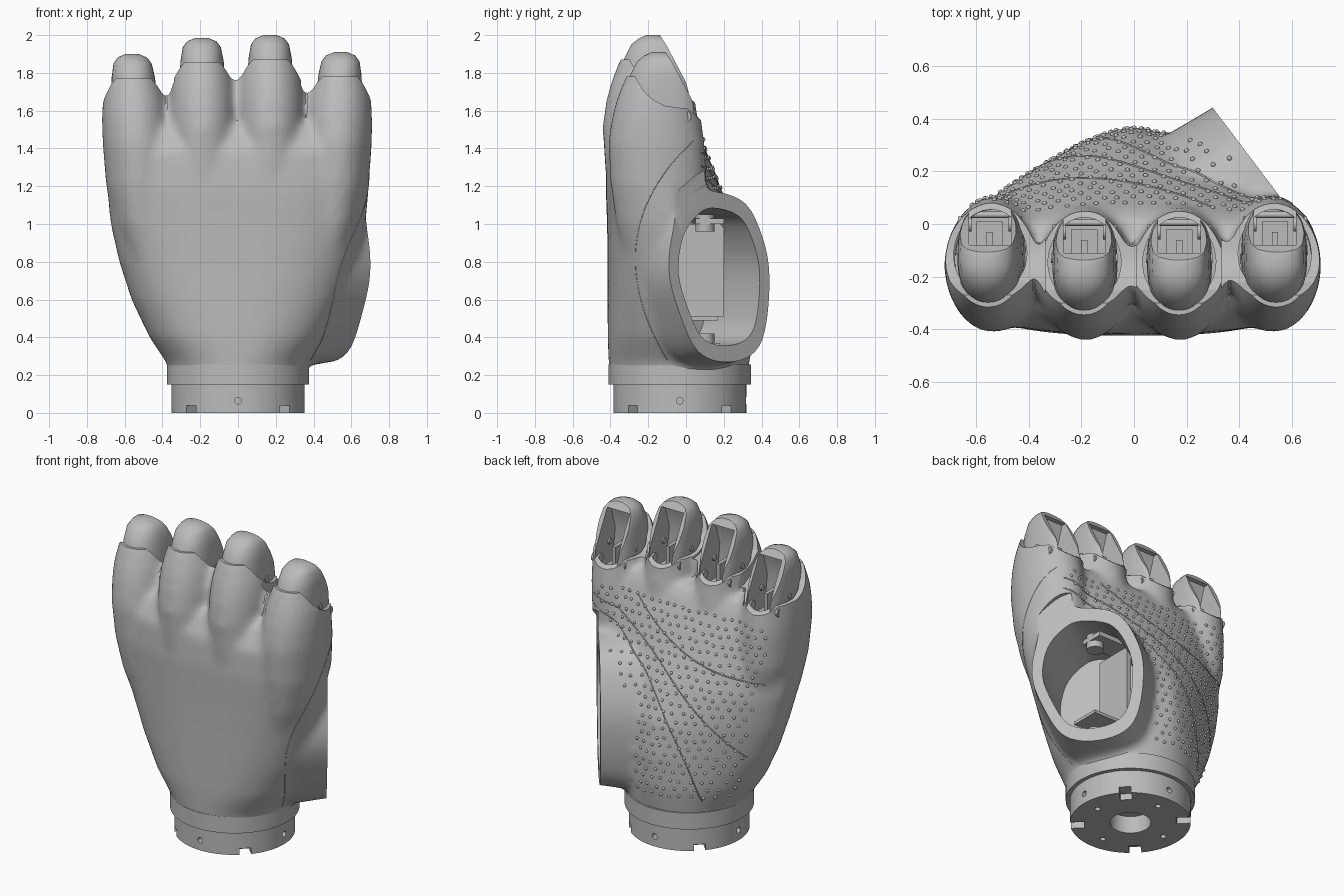
import bpy, bmesh, math, random
from mathutils import Vector
from mathutils.bvhtree import BVHTree

random.seed(4)
if "Cube" in bpy.data.objects:
    bpy.data.objects.remove(bpy.data.objects["Cube"], do_unlink=True)

GREY = bpy.data.materials.new("matte grey")
GREY.use_nodes = True
GREY.diffuse_color = (0.5, 0.5, 0.5, 1)
GREY.node_tree.nodes["Principled BSDF"].inputs["Base Color"].default_value = (0.5, 0.5, 0.5, 1)


# ---- helpers ----
def add_loft(bm, rings):
    """Skin closed rings of equal length and cap both ends."""
    loops = [[bm.verts.new(p) for p in r] for r in rings]
    n = len(loops[0])
    faces = [bm.faces.new(loops[0][::-1]), bm.faces.new(loops[-1])]
    for a, b in zip(loops, loops[1:]):
        for i in range(n):
            j = (i + 1) % n
            faces.append(bm.faces.new((a[i], a[j], b[j], b[i])))
    bmesh.ops.recalc_face_normals(bm, faces=faces)


def make(name, *lofts):
    bm = bmesh.new()
    for rings in lofts:
        add_loft(bm, rings)
    me = bpy.data.meshes.new(name)
    bm.to_mesh(me)
    bm.free()
    me.materials.append(GREY)
    ob = bpy.data.objects.new(name, me)
    bpy.context.collection.objects.link(ob)
    return ob


def smooth(ob, angle=35):
    ob.data.shade_smooth()
    ob.data.set_sharp_from_angle(angle=math.radians(angle))


def bake(ob):
    dg = bpy.context.evaluated_depsgraph_get()
    me = bpy.data.meshes.new_from_object(ob.evaluated_get(dg))
    ob.modifiers.clear()
    ob.data = me
    me.materials.clear()
    me.materials.append(GREY)


def cut(ob, lofts):
    tools = [make("cutter", r) for r in lofts]
    for t in tools:
        t.hide_render = True
        m = ob.modifiers.new("cut", "BOOLEAN")
        m.operation, m.solver, m.object = "DIFFERENCE", "EXACT", t
    bake(ob)
    for t in tools:
        bpy.data.objects.remove(t, do_unlink=True)


def oval(z, rx, front, back, cx=0, front_power=2, back_power=2, n=48):
    """Rounded ring at height z between two y limits."""
    cy, ry, ring = (front + back) / 2, (back - front) / 2, []
    for i in range(n):
        c, s = math.cos(i * math.tau / n), math.sin(i * math.tau / n)
        p = front_power if s < 0 else back_power
        ring.append((cx + rx * math.copysign(abs(c) ** (2 / p), c),
                     cy + ry * math.copysign(abs(s) ** (2 / p), s), z))
    return ring


def rod(a, b, r, n=24):
    a, b = Vector(a), Vector(b)
    q = (b - a).to_track_quat("Z", "Y")
    ring = [q @ Vector((r * math.cos(i * math.tau / n), r * math.sin(i * math.tau / n), 0))
            for i in range(n)]
    return [[a + v for v in ring], [b + v for v in ring]]


def slab(profile, x0, x1):
    """Extrude a (y, z) profile along x."""
    return [[(x, y, z) for y, z in profile] for x in (x0, x1)]


def box(x0, x1, y0, y1, z0, z1):
    return slab([(y0, z0), (y1, z0), (y1, z1), (y0, z1)], x0, x1)


# ---- thumb opening, lying in a slanted plane ----
NORMAL = Vector((0.8, 0.6, 0))
RIM = [(0.13, 1.17), (0.3, 1.12), (0.39, 0.97), (0.44, 0.75), (0.42, 0.45), (0.35, 0.31),
       (0.2, 0.27), (0.06, 0.33), (-0.03, 0.52), (-0.09, 0.75), (-0.06, 0.98), (0.03, 1.12)]


def rim_ring(offset, scale, n=48):
    out, m = [], len(RIM)
    for i in range(n):
        k, t = i * m // n, (i * m / n) % 1
        p = [Vector(RIM[(k + d) % m]) for d in (-1, 0, 1, 2)]
        v = (p[1] * 2 + (p[2] - p[0]) * t + (p[0] * 2 - p[1] * 5 + p[2] * 4 - p[3]) * t * t
             + (p[1] * 3 - p[0] - p[2] * 3 + p[3]) * t ** 3) / 2
        mid = Vector((0.175, 0.72))
        v = mid + (v - mid) * scale
        out.append(Vector((0.3 + (0.44 - v.x) * 0.755, v.x, v.y)) + NORMAL * offset)
    return out


# ---- palm body: palm, finger roots and thumb mound fused together ----
# height, half width, front, back, roundness of the palm side
PALM = [(0.17, 0.36, -0.4, 0.32, 2), (0.26, 0.375, -0.41, 0.335, 2), (0.4, 0.47, -0.415, 0.36, 1.7),
        (0.6, 0.565, -0.415, 0.37, 1.45), (0.8, 0.63, -0.415, 0.345, 1.45),
        (1.0, 0.675, -0.418, 0.27, 1.7), (1.2, 0.695, -0.425, 0.18, 2), (1.38, 0.695, -0.415, 0.11, 2.2),
        (1.5, 0.68, -0.35, 0.06, 2.2), (1.56, 0.65, -0.26, 0.02, 2.2)]
# height, inward pull, half width, front, back
ROOT = [(0.6, 0.75, 0.06, -0.25, -0.1), (0.85, 0.86, 0.11, -0.34, 0), (1.1, 0.95, 0.15, -0.4, 0.05),
        (1.3, 0.99, 0.175, -0.43, 0.08), (1.52, 1, 0.182, -0.443, 0.07), (1.65, 1, 0.179, -0.424, 0.05),
        (1.75, 1, 0.17, -0.398, 0.04), (1.86, 1, 0.14, -0.355, 0), (1.96, 1, 0.1, -0.3, -0.05)]
TIP = [(1.4, 1, 0.12, -0.35, 0), (1.65, 1, 0.123, -0.355, 0.04), (1.8, 1, 0.12, -0.345, 0.02),
       (1.88, 1, 0.114, -0.325, 0), (1.95, 1, 0.101, -0.29, -0.04), (1.982, 1, 0.078, -0.25, -0.09),
       (2.0, 1, 0.035, -0.21, -0.14)]
POCKET = [(1.48, 1, 0.147, -0.36, 0.025), (1.7, 1, 0.144, -0.36, 0.025), (1.8, 1, 0.12, -0.32, 0.01),
          (2.1, 1, 0.1, -0.3, 0)]
# name, centre x, y shift, z shift, sideways lean
FINGERS = [("little", -0.528, 0.03, -0.1, -0.055), ("ring", -0.183, 0, -0.015, -0.015),
           ("middle", 0.175, 0, 0, -0.01), ("index", 0.523, 0.03, -0.09, 0.035)]


def finger_loft(table, f, powers=(2, 2)):
    _, cx, dy, dz, lean = f
    return [oval(z + dz, rx, a + dy, b + dy, cx * pull + lean * max(0, z - 1.4), *powers)
            for z, pull, rx, a, b in table]


parts = [[oval(z, rx, a, b, 0, 2 + min(1, z * 0.75) * (z > 0.3), p) for z, rx, a, b, p in PALM]]
parts += [finger_loft(ROOT, f) for f in FINGERS]
parts.append([rim_ring(0.08, 0.98), rim_ring(-0.05, 1.02), rim_ring(-0.2, 1.07), rim_ring(-0.38, 0.92)])
palm = make("palm_body", *parts)
m = palm.modifiers.new("fuse", "REMESH")
m.mode, m.voxel_size = "VOXEL", 0.02
m = palm.modifiers.new("soften", "SMOOTH")
m.factor, m.iterations = 0.5, 16
bake(palm)

tools = [[rim_ring(0, 1.25), rim_ring(0.3, 1.25)], [rim_ring(0.05, 0.81), rim_ring(-0.46, 0.81)]]
for f in FINGERS:
    _, cx, dy, dz, lean = f
    lip = [(-0.6, 1.87), (-0.3, 1.87), (-0.25, 1.79), (-0.2, 1.745), (-0.14, 1.715),
           (-0.02, 1.7), (0.05, 1.64), (0.3, 1.62), (0.3, 2.2), (-0.6, 2.2)]
    tools.append(slab([(y + dy, z + dz) for y, z in lip], cx - 0.19, cx + 0.19))
    tools.append(finger_loft(POCKET, f))
cut(palm, tools)
smooth(palm)

# ---- finger stubs with an open socket at the back ----
for f in FINGERS:
    name, cx, dy, dz, lean = f
    stub = make(name + "_finger_stub", finger_loft(TIP, f, (2.2, 3)))
    cx += lean * 0.35
    slope = [(-0.15, 2.02), (-0.1, 1.94), (0, 1.75), (0.035, 1.62), (0.3, 1.62), (0.3, 2.1), (-0.15, 2.1)]
    slot = [(-0.15, 1.5), (-0.19, 1.8), (-0.14, 1.955), (0.4, 1.955), (0.4, 1.5)]
    cut(stub, [slab([(y + dy, z + dz) for y, z in slope], cx - 0.2, cx + 0.2),
               slab([(y + dy, z + dz) for y, z in slot], cx - 0.08, cx + 0.08)])
    smooth(stub)
    y, z = dy, dz
    make(name + "_socket_block", box(cx - 0.05, cx + 0.05, y - 0.16, y - 0.02, z + 1.42, z + 1.62),
         box(cx - 0.012, cx + 0.012, y - 0.17, y - 0.06, z + 1.5, z + 1.74))
    pins = [rod((cx - 0.08, y + 0.005, z + 1.62), (cx + 0.08, y + 0.005, z + 1.62), 0.012)]
    for s in (-1, 1):
        pins.append(rod((cx + s * 0.07, y - 0.13, z + 1.73), (cx + s * 0.126, y - 0.13, z + 1.73), 0.018))
        pins.append(rod((cx + s * 0.07, y - 0.03, z + 1.66), (cx + s * 0.121, y - 0.03, z + 1.66), 0.028))
    smooth(make(name + "_finger_pins", *pins))

# ---- wrist collar and notched base ----
CY = -0.033
smooth(make("wrist_collar", rod((0, CY, 0.15), (0, CY, 0.255), 0.377, 72)))
base = make("wrist_base", rod((0, CY, 0), (0, CY, 0.17), 0.352, 72))
tools = [rod((0, CY, -0.1), (0, CY, 0.11), 0.12)]
for i in range(4):
    a = i * math.pi / 2
    side = Vector((math.sin(a), math.cos(a), 0))
    diag = Vector((math.sin(a + math.pi / 4), math.cos(a + math.pi / 4), 0))
    mid = Vector((0, CY, 0))
    tools.append(rod(mid + side * 0.31 + Vector((0, 0, 0.065)), mid + side * 0.4 + Vector((0, 0, 0.065)), 0.018, 16))
    across = Vector((-diag.y, diag.x, 0)) * 0.035
    quad = [mid + diag * 0.27 - across, mid + diag * 0.42 - across,
            mid + diag * 0.42 + across, mid + diag * 0.27 + across]
    tools.append([[p + Vector((0, 0, h)) for p in quad] for h in (-0.05, 0.04)])
    tools.append(rod(mid + side * 0.25 - Vector((0, 0, 0.05)), mid + side * 0.25 + Vector((0, 0, 0.05)), 0.017, 16))
cut(base, tools)
smooth(base)

# ---- brackets inside the thumb opening ----
make("thumb_brackets", box(0.2, 0.44, -0.02, 0.17, 0.49, 0.51), box(0.25, 0.44, 0.04, 0.18, 0.35, 0.37),
     box(0.2, 0.43, 0.05, 0.2, 1.0, 1.03), box(0.19, 0.22, -0.05, 0.2, 0.51, 1.0))
smooth(make("thumb_pivots", rod((0.38, 0.1, 0.35), (0.38, 0.1, 0.42), 0.05),
            rod((0.38, 0.1, 0.96), (0.38, 0.1, 1.05), 0.05)))

# ---- grip studs scattered in rows over the palm ----
tree = BVHTree.FromPolygons([v.co for v in palm.data.vertices], [p.vertices for p in palm.data.polygons])
bm = bmesh.new()
for row in range(22):
    z0 = 0.36 + row * 0.052
    right = 0.12 + max(0, z0 - 0.85) * 0.9
    for col in range(23):
        x = -0.62 + col * 0.056 + (row % 2) * 0.028 + random.uniform(-0.008, 0.008)
        z = z0 + random.uniform(-0.008, 0.008)
        if x > min(right, 0.58) or x < -0.36 - 0.2 * z:
            continue
        hit, normal, _, _ = tree.ray_cast(Vector((x, 1, z)), Vector((0, -1, 0)))
        if hit and normal.y > 0.3:
            mat = normal.to_track_quat("Z", "Y").to_matrix().to_4x4()
            mat.translation = hit
            bmesh.ops.create_icosphere(bm, subdivisions=2, radius=0.0095, matrix=mat)
me = bpy.data.meshes.new("grip_studs")
bm.to_mesh(me)
bm.free()
me.materials.append(GREY)
studs = bpy.data.objects.new("grip_studs", me)
bpy.context.collection.objects.link(studs)
smooth(studs, 60)


# ---- crease lines draped on the surface ----
def crease(name, a, b, c, from_back=True):
    pts = []
    for i in range(49):
        t = i / 48
        u, z = (a[k] * (1 - t) ** 2 + 2 * b[k] * t * (1 - t) + c[k] * t * t for k in (0, 1))
        start, way = ((u, 1, z), (0, -1, 0)) if from_back else ((1, u, z), (-1, 0, 0))
        hit = tree.ray_cast(Vector(start), Vector(way))[0]
        if hit:
            pts.append(hit)
    cu = bpy.data.curves.new(name, "CURVE")
    cu.dimensions, cu.bevel_resolution = "3D", 1
    cu.bevel_depth = 0.004 if from_back else 0.002
    sp = cu.splines.new("POLY")
    sp.points.add(len(pts) - 1)
    for p, h in zip(sp.points, pts):
        p.co = (*h, 1)
    cu.materials.append(GREY)
    bpy.context.collection.objects.link(bpy.data.objects.new(name, cu))


crease("upper_palm_crease", (0.3, 1.45), (-0.08, 1.15), (-0.6, 1.1))
crease("middle_palm_crease", (0.6, 1.38), (0.0, 1.25), (-0.5, 0.62))
crease("thumb_crease", (0.6, 1.31), (-0.12, 1.1), (-0.28, 0.33))
crease("side_seam", (0.05, 1.45), (-0.5, 0.95), (-0.1, 0.28), False)
